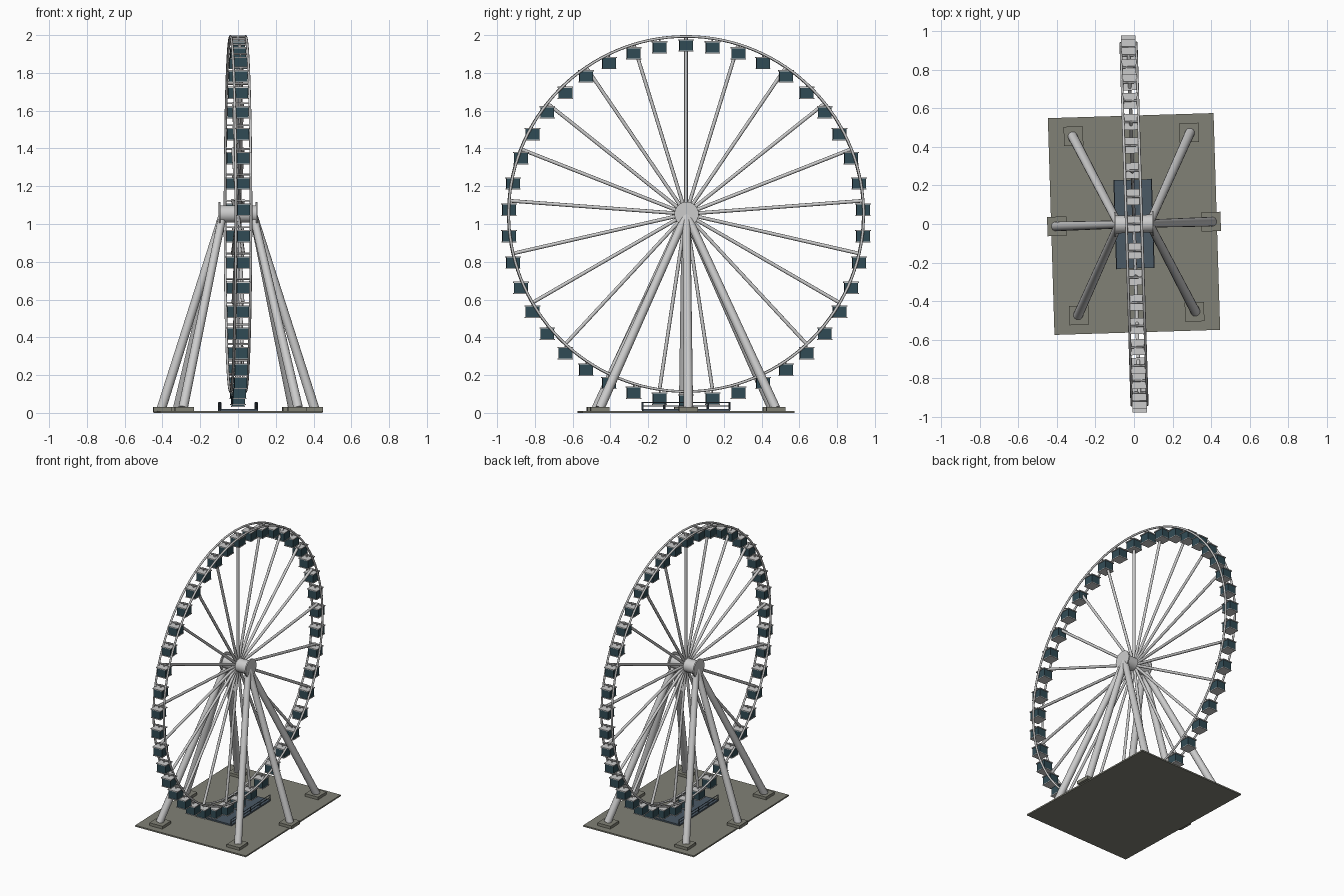
import bpy, bmesh, math
from mathutils import Matrix, Vector

if "Cube" in bpy.data.objects:
    bpy.data.objects.remove(bpy.data.objects["Cube"])

TURN = Matrix.Rotation(math.radians(1.75), 4, 'Z')   # whole model is slightly turned
HUB = Vector((0, 0, 1.053))
R = 0.94
CABINS, SPOKES = 42, 21


def material(name, rgb):
    m = bpy.data.materials.new(name)
    m.diffuse_color = (*rgb, 1)
    m.use_nodes = True
    m.node_tree.nodes["Principled BSDF"].inputs["Base Color"].default_value = m.diffuse_color
    return m


STEEL = material("pale_steel", (0.62, 0.64, 0.61))
GLASS = material("dark_glass", (0.03, 0.07, 0.09))
CONCRETE = material("concrete", (0.22, 0.22, 0.18))
DECK = material("deck_blue", (0.07, 0.10, 0.13))


def box(bm, center, size):
    m = Matrix.Translation(center) @ Matrix.Diagonal((*size, 1))
    bmesh.ops.create_cube(bm, size=1, matrix=m)


def rod(bm, a, b, r1, r2=None, sides=12):
    a, b = Vector(a), Vector(b)
    d = b - a
    m = Matrix.Translation((a + b) / 2) @ d.to_track_quat('Z', 'Y').to_matrix().to_4x4()
    bmesh.ops.create_cone(bm, cap_ends=True, segments=sides, radius1=r1,
                          radius2=r1 if r2 is None else r2, depth=d.length, matrix=m)


def ring(bm, x, radius, tube, n=126, sides=8):
    loops = []
    for i in range(n):
        a = math.tau * i / n
        loop = []
        for j in range(sides):
            t = math.tau * j / sides
            rr = radius + tube * math.cos(t)
            loop.append(bm.verts.new((x + tube * math.sin(t), rr * math.sin(a),
                                      HUB.z + rr * math.cos(a))))
        loops.append(loop)
    for i in range(n):
        p, q = loops[i], loops[(i + 1) % n]
        for j in range(sides):
            k = (j + 1) % sides
            bm.faces.new((p[j], q[j], q[k], p[k]))


def finish(bm, name, mat, smooth=False):
    bmesh.ops.recalc_face_normals(bm, faces=bm.faces)
    bm.transform(TURN)
    me = bpy.data.meshes.new(name)
    bm.to_mesh(me)
    bm.free()
    ob = bpy.data.objects.new(name, me)
    bpy.context.collection.objects.link(ob)
    me.materials.append(mat)
    if smooth:
        bpy.ops.object.select_all(action='DESELECT')
        ob.select_set(True)
        bpy.context.view_layer.objects.active = ob
        bpy.ops.object.shade_smooth_by_angle(angle=math.radians(50))
    return ob


def on_wheel(i, n, r, x=0):
    a = math.tau * i / n
    return Vector((x, r * math.sin(a), HUB.z + r * math.cos(a)))


# Ground slab
bm = bmesh.new()
box(bm, (0, 0, 0.005), (0.86, 1.125, 0.01))
finish(bm, "base_slab", CONCRETE)

# Six legs on footings
feet = [(s * x, y) for s in (-1, 1) for x, y in ((0.30, 0.465), (0.30, -0.465), (0.40, 0))]
pads, legs = bmesh.new(), bmesh.new()
for x, y in feet:
    s = math.copysign(1, x)
    box(pads, (x, y, 0.018), (0.1, 0.1, 0.024))
    rod(legs, (x + s * 0.005, y, 0.025), (s * 0.08, 0, HUB.z), 0.025, 0.021, 16)
finish(pads, "leg_footings", CONCRETE)
finish(legs, "support_legs", STEEL, True)

# Hub drum with end discs
bm = bmesh.new()
rod(bm, HUB - Vector((0.1, 0, 0)), HUB + Vector((0.1, 0, 0)), 0.046, sides=32)
for s in (-1, 1):
    rod(bm, HUB + Vector((s * 0.094, 0, 0)), HUB + Vector((s * 0.102, 0, 0)), 0.064, sides=32)
finish(bm, "hub", STEEL, True)

# Twin rims and the bars between them
bm = bmesh.new()
for x in (-0.04, 0.04):
    ring(bm, x, R, 0.007)
finish(bm, "wheel_rims", STEEL, True)

bm = bmesh.new()
for i in range(CABINS):
    rod(bm, on_wheel(i, CABINS, R, -0.04), on_wheel(i, CABINS, R, 0.04), 0.005, sides=8)
finish(bm, "rim_crossbars", STEEL, True)

# Spokes
bm = bmesh.new()
for i in range(SPOKES):
    rod(bm, on_wheel(i, SPOKES, 0.03), on_wheel(i, SPOKES, R), 0.0095, sides=10)
finish(bm, "spokes", STEEL, True)

# Cabins hanging level below each crossbar
body, trim = bmesh.new(), bmesh.new()
for i in range(CABINS):
    p = on_wheel(i, CABINS, R)
    box(body, p - Vector((0, 0, 0.048)), (0.066, 0.072, 0.056))
    box(trim, p - Vector((0, 0, 0.018)), (0.076, 0.082, 0.006))
    box(trim, p - Vector((0, 0, 0.078)), (0.072, 0.078, 0.005))
    rod(trim, p - Vector((0, 0, 0.018)), p, 0.004, sides=6)
finish(body, "cabin_bodies", GLASS)
finish(trim, "cabin_roofs_and_floors", STEEL)

# Boarding deck with railings
bm = bmesh.new()
box(bm, (0, 0, 0.014), (0.2, 0.46, 0.012))
finish(bm, "boarding_deck", DECK)

bm = bmesh.new()
for x in (-0.097, 0.097):
    for y in (-0.23, -0.115, 0, 0.115, 0.23):
        rod(bm, (x, y, 0.015), (x, y, 0.055), 0.003, sides=6)
    for z in (0.036, 0.054):
        rod(bm, (x, -0.232, z), (x, 0.232, z), 0.0025, sides=6)
finish(bm, "deck_railings", DECK)
